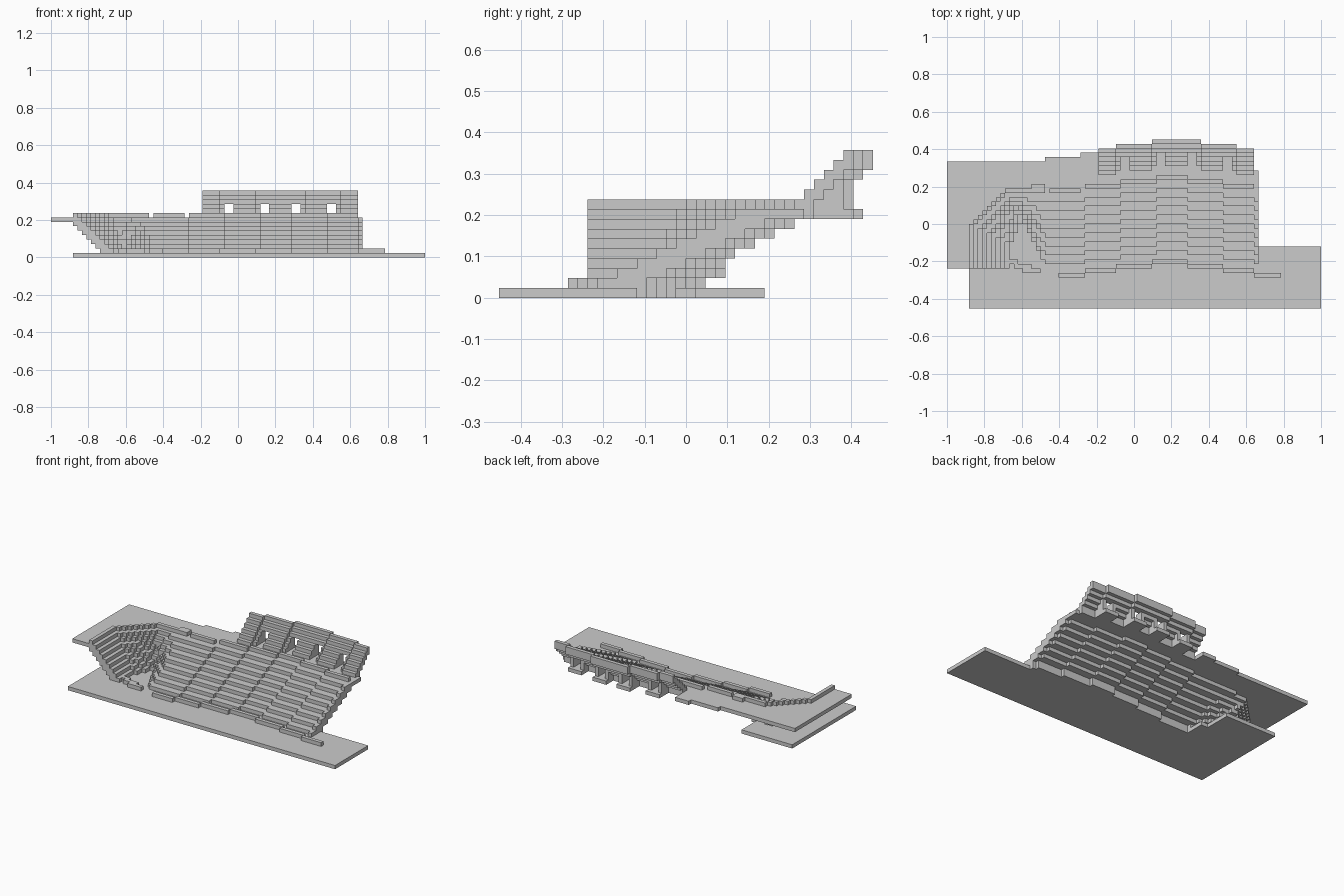
import bpy, bmesh

if "Cube" in bpy.data.objects:
    bpy.data.objects.remove(bpy.data.objects["Cube"])

U = 1 / 42  # everything sits on a cubic grid of this pitch


class Part:
    """Collects grid boxes and turns them into one welded, hollow-free mesh."""

    def __init__(self, name):
        self.name, self.cells = name, set()

    def box(self, x0, x1, y0, y1, z0, z1):
        self.cells |= {(x, y, z) for x in range(x0, x1) for y in range(y0, y1) for z in range(z0, z1)}

    def cut(self, x0, x1, y0, y1, z0, z1):
        self.cells = {c for c in self.cells
                      if not (x0 <= c[0] < x1 and y0 <= c[1] < y1 and z0 <= c[2] < z1)}

    def build(self):
        bm, verts = bmesh.new(), {}

        def vert(p):
            if p not in verts:
                verts[p] = bm.verts.new([v * U for v in p])
            return verts[p]

        for c in sorted(self.cells):
            for axis in range(3):
                for side in (0, 1):
                    n = list(c)
                    n[axis] += 2 * side - 1
                    if tuple(n) in self.cells:
                        continue
                    corners = []
                    for a, b in ((0, 0), (1, 0), (1, 1), (0, 1)):
                        p = list(c)
                        p[axis] += side
                        p[(axis + 1) % 3] += a
                        p[(axis + 2) % 3] += b
                        corners.append(vert(tuple(p)))
                    bm.faces.new(corners if side else corners[::-1])
        bmesh.ops.dissolve_limit(bm, angle_limit=0.02, verts=bm.verts[:], edges=bm.edges[:])
        mesh = bpy.data.meshes.new(self.name)
        bm.to_mesh(mesh)
        bm.free()
        bpy.context.collection.objects.link(bpy.data.objects.new(self.name, mesh))


# bowed seating blocks: x start, x end, y offset
LOWER = [(-20, -11, -3), (-11, -3, -2), (-3, 5, -1), (5, 12, 0), (12, 20, -1), (20, 27, -2), (27, 28, -3)]
UPPER = [(-8, -4, -2), (-4, 4, -1), (4, 15, 0), (15, 23, -1), (23, 27, -2)]
AISLES = [-3, 5, 12, 20]


def corner_front(k, x):
    """Front edge of corner row k at column x (rows wrap round the left end)."""
    left, cx = -27 - k, -24.6 - 0.4 * k
    a, cy, right = -5.5 + 0.5 * k, 0.5 + 0.7 * k, 2 * k - 11
    x += 0.5
    if x < left:
        return -10
    if x < cx:
        return round(a + (cy - a) * (x - left) / (cx - left))
    return round(cy + (right - cy) * (x - cx) / (-20 - cx))


# ground slab, its rear edge following the lowest row
ground = Part("ground_slab")
ground.box(-37, 42, -19, -5, 0, 1)
ground.box(-37, -22, -5, 8, 0, 1)
ground.box(-22, -20, -5, 1, 0, 1)
for x0, x1, o in LOWER:
    ground.box(x0, x1, -5, -1 + o, 0, 1)
ground.build()

# low barrier in front of the seats
barrier = Part("pitch_barrier")
for x0, x1, y in [(-17, -11, -12), (-11, -4, -11), (-4, 4, -10), (4, 12, -9),
                  (12, 20, -10), (20, 27, -11), (27, 33, -12),
                  (-30, -26, -9), (-27, -23, -10), (-25, -21, -11)]:
    barrier.box(x0, x1, y, y + 1, 1, 2)
barrier.build()

# straight lower tier
lower = Part("lower_tier_rows")
for x0, x1, o in LOWER:
    for k in range(1, 8):
        lower.box(x0, x1, 2 * k - 8 + o, 2 * k - 3 + o, k, k + 1)
lower.build()

# wrapped corner rows
corner = Part("corner_rows")
for x in range(-37, -20):
    for k in range(1, 8):
        corner.box(x, x + 1, corner_front(k, x), corner_front(k + 2.5, x), k, k + 1)
corner.build()

# concourse plate with a walkway tab at each opening
plate = Part("concourse_plate")
for x in range(-42, -20):
    plate.box(x, x + 1, corner_front(8, x), 14, 8, 9)
for x0, x1, o in LOWER:
    plate.box(x0, x1, 8 + o, 12, 8, 9)
plate.box(-20, -12, 8, 15, 8, 9)
plate.box(-12, -8, 8, 16, 8, 9)
for x0, x1, o in UPPER:
    plate.box(x0, x1, 12, 15 + o, 8, 9)
for a in AISLES:
    plate.box(a - 1, a + 3, 12, 18 if 4 <= a < 15 else 17, 8, 9)
plate.build()

# parapet at the top of the lower tier
parapet = Part("parapet")
for x in range(-37, -20):
    parapet.box(x, x + 1, corner_front(9, x), max(corner_front(10, x), corner_front(9, x) + (x > -29)), 9, 10)
for x0, x1, o in LOWER[:-1]:
    gap = x0 < -11
    parapet.box(x0 + gap, x1 - gap, 10 + o, 11 + o, 9, 10)
parapet.build()

# upper tier with entrance openings
upper = Part("upper_tier")
for x0, x1, o in UPPER:
    for k in range(9, 15):
        upper.box(x0, x1, k + 4 + o, min(k + 6, 19) + o, k, k + 1)
for a in AISLES:
    o = 0 if 4 <= a < 15 else -1
    upper.box(a - 1, a + 3, 15 + o, 17 + o, 9, 12)
    upper.cut(a, a + 2, 8, 19, 9, 12)
upper.build()
